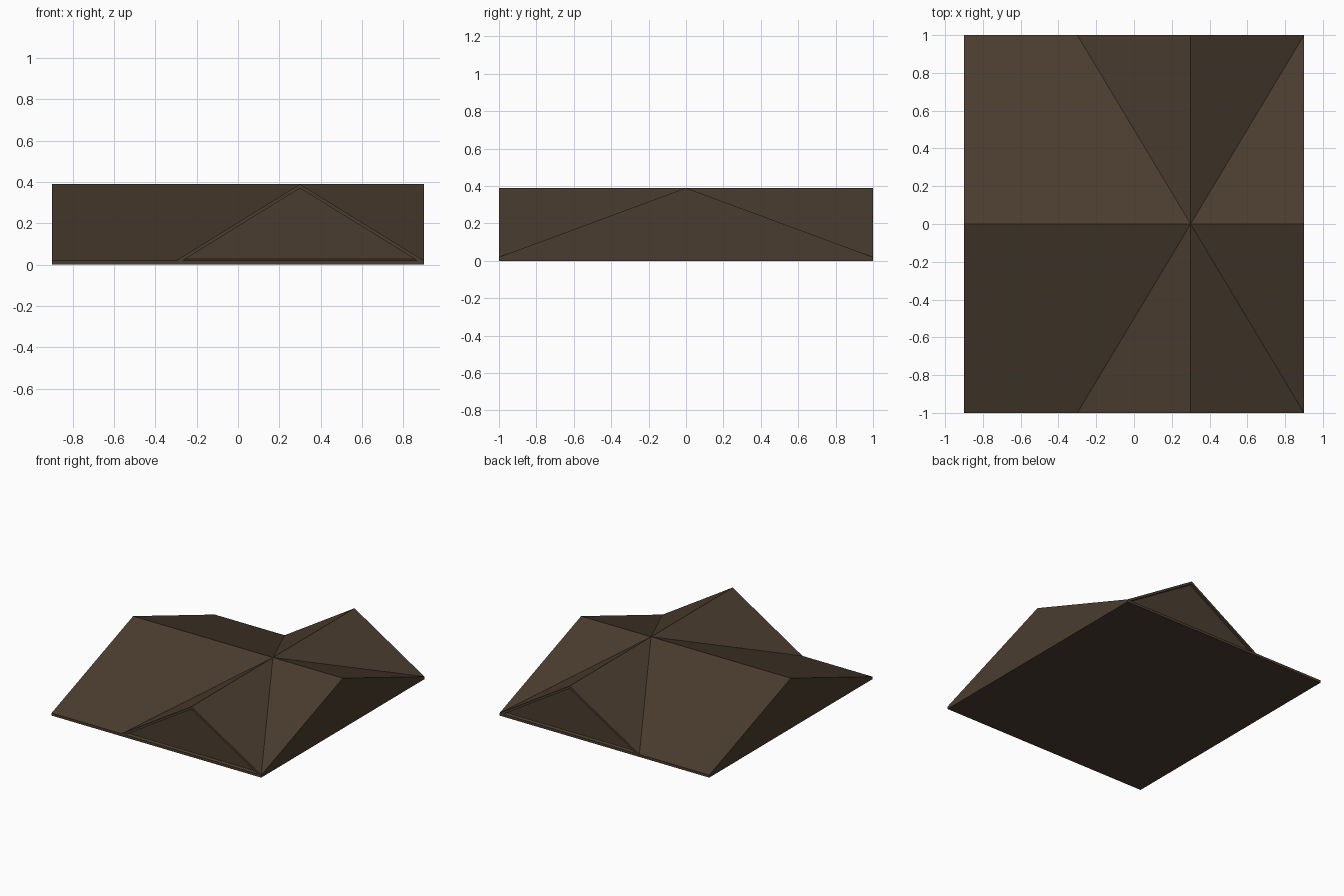
import bpy
import bmesh
from mathutils import Vector

if "Cube" in bpy.data.objects:
    bpy.data.objects.remove(bpy.data.objects["Cube"])

brown = bpy.data.materials.new("dark brown roofing")
brown.diffuse_color = (0.068, 0.046, 0.028, 1)
brown.use_nodes = True
brown.node_tree.nodes["Principled BSDF"].inputs["Base Color"].default_value = brown.diffuse_color

RIDGE, EAVE = 0.39, 0.02


def prism(name, profile, axis, start, end):
    """Extrude a closed profile (across, height) along the x or y axis."""
    def place(across, z, along):
        return (along, across, z) if axis == "x" else (across, along, z)

    bm = bmesh.new()
    face = bm.faces.new([bm.verts.new(place(a, z, start)) for a, z in profile])
    out = bmesh.ops.extrude_face_region(bm, geom=[face])
    step = Vector(place(0, 0, end - start))
    bmesh.ops.translate(bm, vec=step, verts=[v for v in out["geom"]
                                             if isinstance(v, bmesh.types.BMVert)])
    bmesh.ops.recalc_face_normals(bm, faces=bm.faces)
    mesh = bpy.data.meshes.new(name)
    bm.to_mesh(mesh)
    bm.free()
    mesh.materials.append(brown)
    obj = bpy.data.objects.new(name, mesh)
    bpy.context.collection.objects.link(obj)
    return obj


# Main gable roof, ridge running left to right
prism("main_roof", [(-1, 0), (1, 0), (1, EAVE), (0, RIDGE), (-1, EAVE)],
      "x", -0.9, 0.9)

# Cross gable roof skin, ridge running front to back
prism("cross_roof", [(-0.3, 0), (-0.3, EAVE), (0.3, RIDGE), (0.9, EAVE),
                     (0.9, 0), (0.3, RIDGE - EAVE)], "y", -1, 1)

# Gable walls under the skin, set back slightly at both ends
prism("gable_walls", [(-0.3, 0), (0.9, 0), (0.3, RIDGE - EAVE)],
      "y", -0.98, 0.98)
